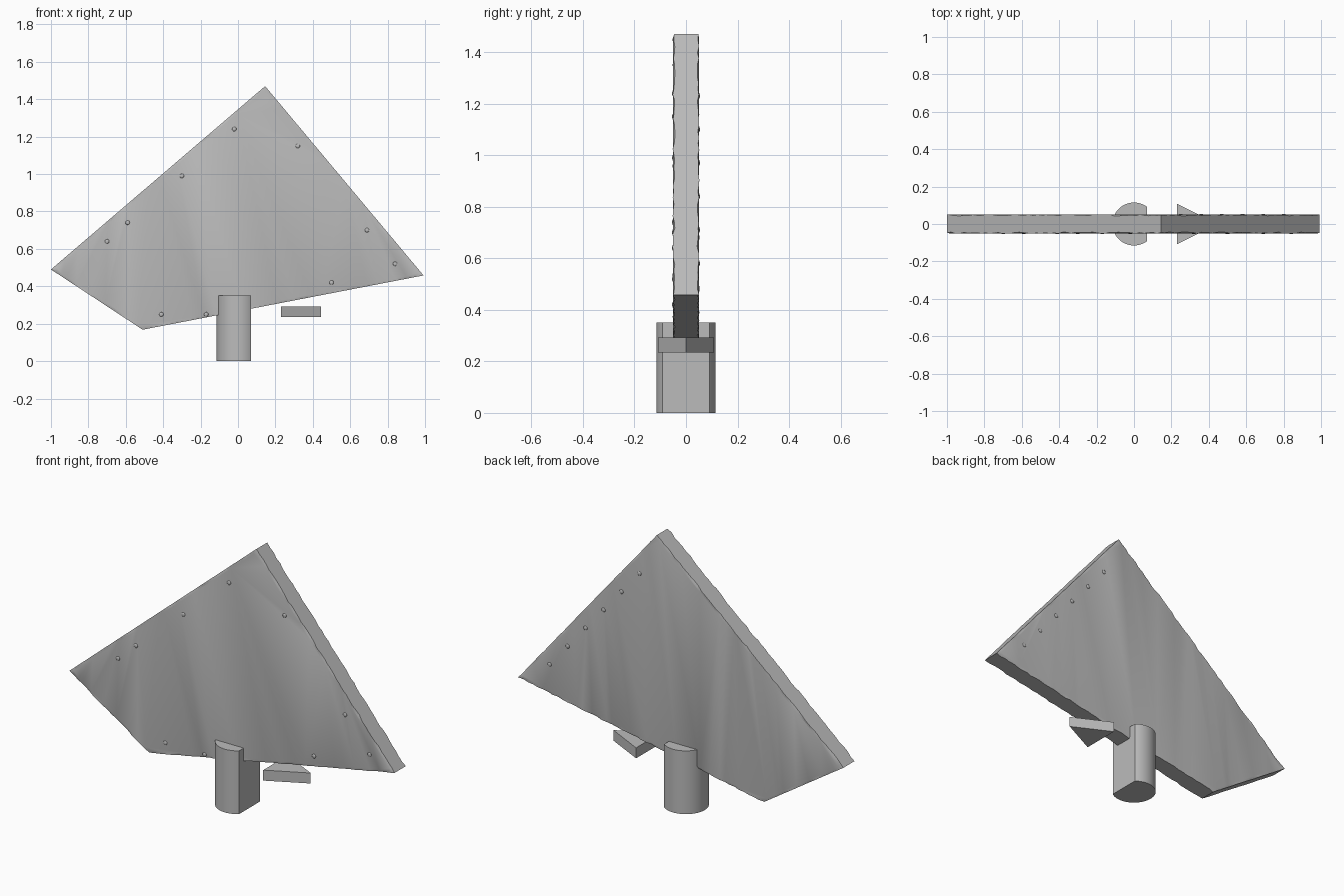
import bpy, bmesh, math, random
from mathutils import Vector, Matrix

random.seed(4)
if "Cube" in bpy.data.objects:
    bpy.data.objects.remove(bpy.data.objects["Cube"])

grey = bpy.data.materials.new("plain grey")
grey.use_nodes = True
tone = (0.5, 0.5, 0.5, 1)
grey.diffuse_color = tone
grey.node_tree.nodes["Principled BSDF"].inputs["Base Color"].default_value = tone


def finish(bm, name, angle=30):
    bmesh.ops.recalc_face_normals(bm, faces=bm.faces)
    mesh = bpy.data.meshes.new(name)
    bm.to_mesh(mesh)
    bm.free()
    mesh.materials.append(grey)
    obj = bpy.data.objects.new(name, mesh)
    bpy.context.collection.objects.link(obj)
    bpy.ops.object.select_all(action='DESELECT')
    obj.select_set(True)
    bpy.context.view_layer.objects.active = obj
    bpy.ops.object.shade_smooth_by_angle(angle=math.radians(angle))
    return obj


def prism(points, offset):
    """Extrude a closed outline of 3D points along an offset."""
    bm = bmesh.new()
    face = bm.faces.new([bm.verts.new(p) for p in points])
    made = bmesh.ops.extrude_face_region(bm, geom=[face])["geom"]
    moved = [v for v in made if isinstance(v, bmesh.types.BMVert)]
    bmesh.ops.translate(bm, verts=moved, vec=offset)
    return bm


# Four-cornered slab with a slightly uneven rim
HALF = 0.05
corners = [Vector(c) for c in ((-1, -HALF, 0.49), (-0.51, -HALF, 0.168),
                               (0.992, -HALF, 0.458), (0.145, -HALF, 1.47))]
outline = []
for i, a in enumerate(corners):
    b = corners[(i + 1) % 4]
    steps = int((b - a).length / 0.03)
    outline += [a.lerp(b, k / steps) for k in range(steps)]
bm = prism(outline, (0, 2 * HALF, 0))
bmesh.ops.recalc_face_normals(bm, faces=bm.faces)
rim = list(bm.verts)
sides = [f for f in bm.faces if abs(f.normal.y) > 0.9]
bmesh.ops.inset_individual(bm, faces=sides, thickness=0.012)
for v in rim:
    v.co.y *= random.uniform(0.86, 1.04)
finish(bm, "slab", 40)

# Small low bumps scattered near the slab edges
front = [(-0.02, 1.24), (0.32, 1.15), (-0.3, 0.99), (-0.59, 0.74), (-0.7, 0.64),
         (0.69, 0.7), (0.84, 0.52), (-0.17, 0.25), (0.5, 0.42), (-0.41, 0.25)]
back = [(0.25 + 0.11 * k, 1.23 - 0.13 * k) for k in range(6)]
bm = bmesh.new()
for side, spots in ((-1, front), (1, back)):
    for x, z in spots:
        place = Matrix.Translation((x, side * HALF, z)) @ Matrix.Diagonal((0.012, 0.004, 0.012, 1))
        bmesh.ops.create_icosphere(bm, subdivisions=2, radius=1, matrix=place)
finish(bm, "slab_bumps", 60)

# Round post with one flat side facing +x
R, FLAT = 0.115, 0.07
start = math.acos(FLAT / R)
N = 40
arc = [start + (2 * math.pi - 2 * start) * k / N for k in range(N + 1)]
finish(prism([(R * math.cos(t), R * math.sin(t), 0) for t in arc], (0, 0, 0.35)), "post")

# Triangular wedge under the slab
finish(prism([(0.23, -0.108, 0.235), (0.445, 0, 0.235), (0.23, 0.108, 0.235)],
             (0, 0, 0.058)), "wedge")
